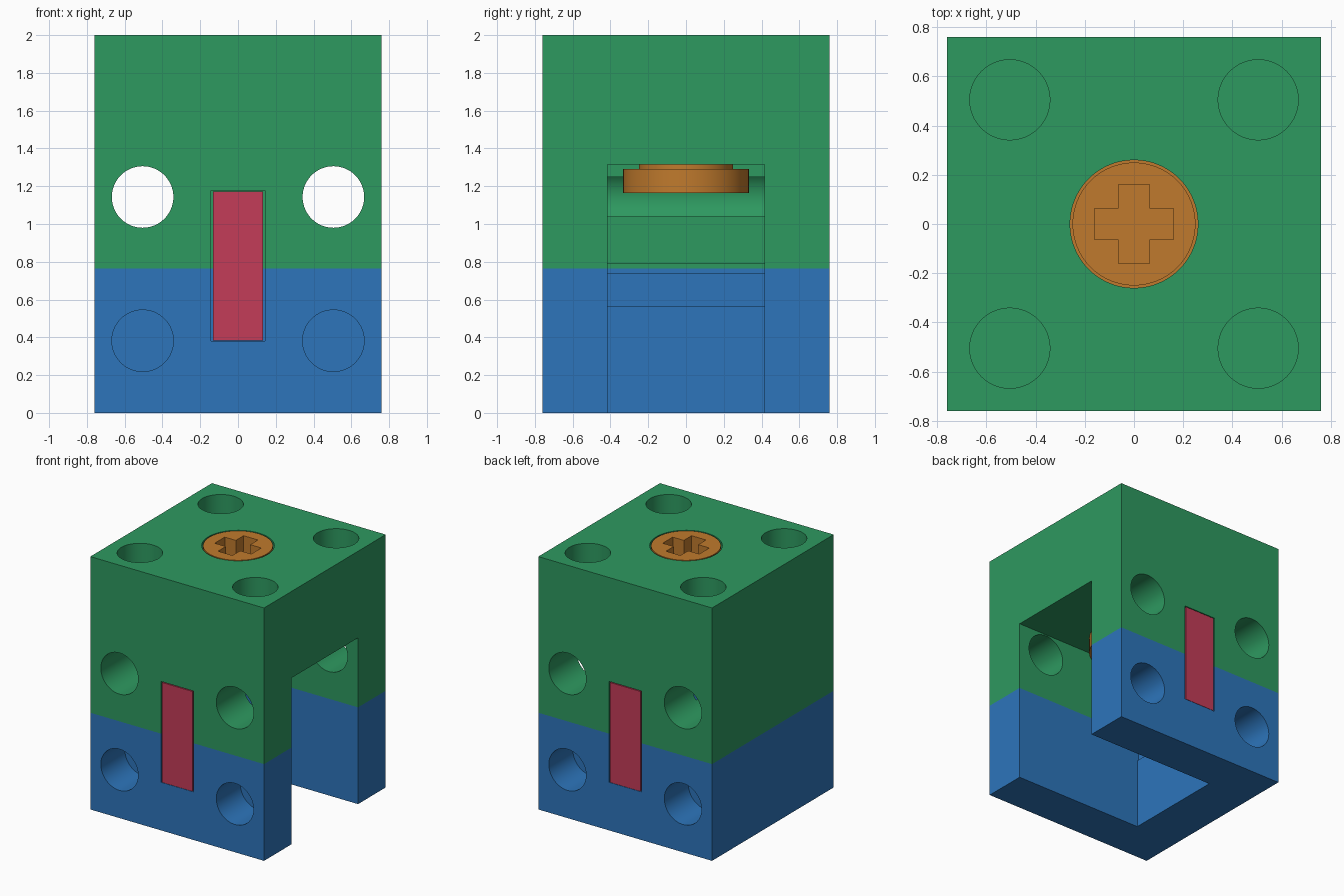
import bpy, bmesh, math
from mathutils import Matrix, Vector

if "Cube" in bpy.data.objects:
    bpy.data.objects.remove(bpy.data.objects["Cube"])


def material(name, rgb):
    m = bpy.data.materials.new(name)
    m.diffuse_color = (*rgb, 1)
    m.use_nodes = True
    m.node_tree.nodes["Principled BSDF"].inputs["Base Color"].default_value = m.diffuse_color
    return m


GREEN = material("green", (0.027, 0.319, 0.117))
BLUE = material("blue", (0.026, 0.178, 0.497))
RED = material("red", (0.552, 0.045, 0.098))
ORANGE = material("orange", (0.527, 0.195, 0.026))


def finish(name, bm, mat):
    bmesh.ops.recalc_face_normals(bm, faces=bm.faces)
    mesh = bpy.data.meshes.new(name)
    bm.to_mesh(mesh)
    bm.free()
    ob = bpy.data.objects.new(name, mesh)
    bpy.context.collection.objects.link(ob)
    if mat:
        mesh.materials.append(mat)
    return ob


def box(name, lo, hi, mat=None):
    lo, hi = Vector(lo), Vector(hi)
    bm = bmesh.new()
    bmesh.ops.create_cube(bm, size=1, matrix=Matrix.Translation((lo + hi) / 2)
                          @ Matrix.Diagonal((*(hi - lo), 1)))
    return finish(name, bm, mat)


def rod(name, r, start, end, mat=None):
    start, end = Vector(start), Vector(end)
    axis = end - start
    rot = axis.to_track_quat('Z', 'Y').to_matrix().to_4x4()
    bm = bmesh.new()
    bmesh.ops.create_cone(bm, cap_ends=True, segments=64, radius1=r, radius2=r,
                          depth=axis.length,
                          matrix=Matrix.Translation((start + end) / 2) @ rot)
    return finish(name, bm, mat)


def boolean(ob, others, op='DIFFERENCE'):
    bpy.context.view_layer.objects.active = ob
    for c in others:
        m = ob.modifiers.new("cut", 'BOOLEAN')
        m.operation, m.solver, m.object = op, 'EXACT', c
        bpy.ops.object.modifier_apply(modifier=m.name)
        bpy.data.objects.remove(c, do_unlink=True)


def smooth(ob):
    bpy.ops.object.select_all(action='DESELECT')
    ob.select_set(True)
    bpy.context.view_layer.objects.active = ob
    bpy.ops.object.shade_smooth_by_angle(angle=math.radians(30))


W, SEAM, TOP = 0.76, 0.765, 2.0      # half width, colour seam, height
NX, NY, NZ = -0.38, 0.415, 1.315     # channel back, half width, ceiling
HOLE, HP = 0.163, 0.505              # hole radius and offset


def shared_cuts():
    cuts = [
        # channel open at the right side and underneath
        box("channel_cutter", (NX, -NY, -0.2), (1, NY, NZ)),
        # shallow relief around the joint in the channel wall
        box("relief_cutter", (NX - 0.01, -NY, 0.565), (0, NY, 0.79)),
        box("joint_cutter", (NX - 0.02, -NY, 0.74), (0, NY, 0.79)),
    ]
    # slots for the keys on front and back
    for s in (-1, 1):
        y = sorted((s * (W - 0.2), s * 1.0))
        cuts.append(box("slot_cutter", (-0.142, y[0], 0.38), (0.142, y[1], 1.178)))
    return cuts


# lower block with blind holes front and back
lower = box("lower_block", (-W, -W, 0), (W, W, SEAM), BLUE)
cuts = shared_cuts()
for sx in (-1, 1):
    for sy in (-1, 1):
        cuts.append(rod("hole_cutter", HOLE, (sx * HP, sy * 1.0, 0.382),
                        (sx * HP, sy * (W - 0.3), 0.382)))
boolean(lower, cuts)
smooth(lower)

# upper block with through holes, blind top holes and a shaft bore
upper = box("upper_block", (-W, -W, SEAM), (W, W, TOP), GREEN)
cuts = shared_cuts()
for sx in (-1, 1):
    cuts.append(rod("through_cutter", HOLE, (sx * HP, -1, 1.143), (sx * HP, 1, 1.143)))
    for sy in (-1, 1):
        cuts.append(rod("top_hole_cutter", HOLE, (sx * HP, sy * HP, TOP - 0.3),
                        (sx * HP, sy * HP, TOP + 0.2)))
cuts.append(rod("bore_cutter", 0.26, (0, 0, 1.2), (0, 0, TOP + 0.2)))
boolean(upper, cuts)
smooth(upper)

# flanged shaft with a cross socket
shaft = rod("flanged_shaft", 0.25, (0, 0, 1.25), (0, 0, TOP), ORANGE)
boolean(shaft, [rod("flange", 0.333, (0, 0, 1.165), (0, 0, 1.29), ORANGE)], 'UNION')
boolean(shaft, [
    box("socket_cutter_x", (-0.16, -0.063, TOP - 0.3), (0.16, 0.063, TOP + 0.1)),
    box("socket_cutter_y", (-0.063, -0.16, TOP - 0.3), (0.063, 0.16, TOP + 0.1)),
])
smooth(shaft)

# flush keys joining the blocks on front and back
for name, s in (("front_key", -1), ("back_key", 1)):
    y = sorted((s * (W - 0.2), s * W))
    box(name, (-0.132, y[0], 0.382), (0.132, y[1], 1.172), RED)
